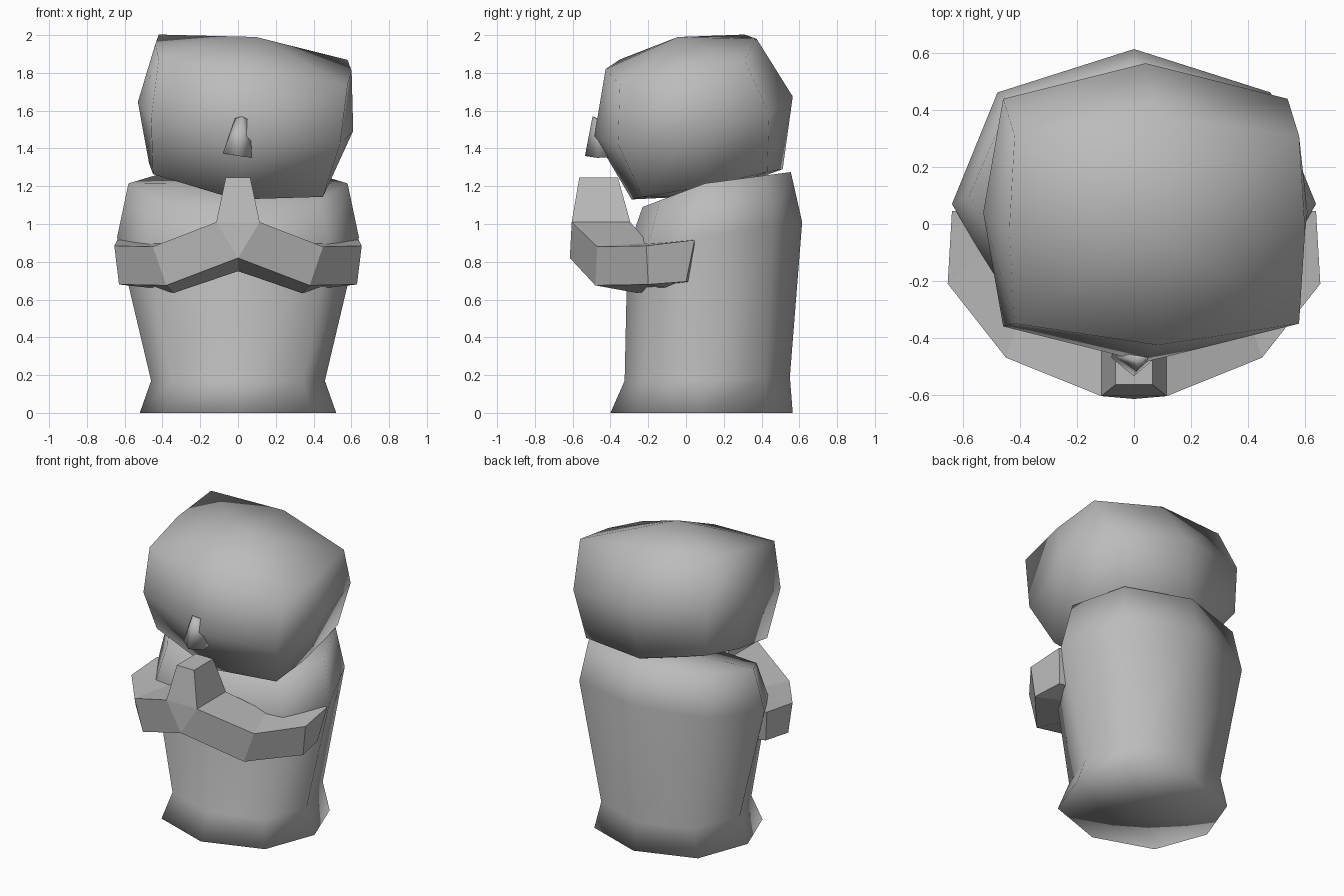
import bpy
import bmesh
from mathutils import Vector

cube = bpy.data.objects.get("Cube")
if cube:
    bpy.data.objects.remove(cube, do_unlink=True)

grey = bpy.data.materials.new("clay_grey")
grey.use_nodes = True
COLOUR = (0.5, 0.5, 0.5, 1)
grey.diffuse_color = COLOUR
grey.node_tree.nodes["Principled BSDF"].inputs["Base Color"].default_value = COLOUR


def finish(bm, name, smooth):
    bmesh.ops.recalc_face_normals(bm, faces=bm.faces)
    for face in bm.faces:
        face.smooth = smooth
    mesh = bpy.data.meshes.new(name)
    bm.to_mesh(mesh)
    bm.free()
    mesh.materials.append(grey)
    obj = bpy.data.objects.new(name, mesh)
    bpy.context.collection.objects.link(obj)
    return obj


def bridge(bm, rings):
    for low, high in zip(rings, rings[1:]):
        n = len(low)
        for i in range(n):
            j = (i + 1) % n
            bm.faces.new((low[i], low[j], high[j], high[i]))


def loft(name, rings, bottom, top):
    """Smooth stack of eight-point rings, each end closed by four quads."""
    bm = bmesh.new()
    rows = [[bm.verts.new(p) for p in ring] for ring in rings]
    bridge(bm, rows)
    for row, centre in ((rows[0], bottom), (rows[-1], top)):
        c = bm.verts.new(centre)
        for i in range(1, 8, 2):
            bm.faces.new((c, row[i - 1], row[i], row[(i + 1) % 8]))
    return finish(bm, name, True)


def hull(name, points, smooth):
    bm = bmesh.new()
    for p in points:
        bm.verts.new(p)
    bmesh.ops.convex_hull(bm, input=bm.verts)
    bmesh.ops.dissolve_limit(bm, angle_limit=0.02, verts=bm.verts, edges=bm.edges)
    return finish(bm, name, smooth)


# Body: flared foot, waist, chest and sloping shoulders
def body_ring(half, front, back, side_y, z_front, z_side, z_back):
    points = []
    for x, f in ((0, 1), (.75, .72), (1, 0), (.75, -.72),
                 (0, -1), (-.75, -.72), (-1, 0), (-.75, .72)):
        y_end, z_end = (front, z_front) if f > 0 else (back, z_back)
        k = abs(f)
        points.append((x * half, side_y + k * (y_end - side_y),
                       z_side + k * (z_end - z_side)))
    return points


loft("body", [
    body_ring(.52, -.40, .565, .08, 0, 0, 0),
    body_ring(.46, -.325, .55, .08, .17, .17, .19),
    body_ring(.64, -.31, .615, .07, .86, .93, 1.01),
    body_ring(.58, -.23, .555, .10, 1.09, 1.215, 1.275),
], (0, .08, 0), (0, .15, 1.22))


# Head: rounded box, leaning forward and to one side
def tilt(x, y, z):
    return (.04 + x + .134 * z, .04 + y - .2 * z, 1.57 + z - .134 * x + .2 * y)


def head_ring(side, depth, corner_x, corner_y, z_corner, z_side, z_depth):
    quarter = [(0, -depth, z_depth), (corner_x, -corner_y, z_corner),
               (side, 0, z_side), (corner_x, corner_y, z_corner)]
    turned = [(-x, -y, z) for x, y, z in quarter]
    return [tilt(*p) for p in quarter + turned]


loft("head", [
    head_ring(.47, .40, .45, .33, -.30, -.31, -.36),
    head_ring(.57, .525, .50, .40, 0, 0, 0),
    head_ring(.52, .40, .50, .33, .30, .31, .33),
], tilt(0, 0, -.42), tilt(0, 0, .42))

# Nose: small wedge with a pointed front
hull("nose", [
    (-.08, -.47, 1.375), (0, -.535, 1.36), (.075, -.47, 1.35),
    (-.06, -.38, 1.37), (.06, -.38, 1.355),
    (-.015, -.47, 1.56), (.02, -.495, 1.57), (.06, -.46, 1.55),
], True)

# Joined hands: tapered upright block with a keel below
hands = [(0, -.615, .82), (0, -.36, .75)]
for s in (-1, 1):
    hands += [(s * .115, -.605, 1.01), (s * .115, -.295, 1.01),
              (s * .065, -.565, 1.245), (s * .065, -.36, 1.245)]
hull("joined_hands", hands, False)

# Arms: faceted sleeves from the hands round to the sides of the body
ARM = [
    [(.115, -.605, 1.01), (0, -.615, .82), (0, -.36, .75), (.115, -.295, 1.01)],
    [(.45, -.47, .88), (.38, -.48, .675), (.34, -.26, .635), (.36, -.20, .90)],
    [(.655, -.21, .885), (.63, -.20, .68), (.45, -.08, .66), (.46, -.05, .91)],
    [(.64, .045, .915), (.60, 0, .695), (.45, .04, .69), (.46, .06, .915)],
]
for name, s in (("left_arm", 1), ("right_arm", -1)):
    bm = bmesh.new()
    rows = [[bm.verts.new((s * x, y, z)) for x, y, z in row] for row in ARM]
    bridge(bm, rows)
    bm.faces.new(rows[0])
    bm.faces.new(rows[-1])
    finish(bm, name, False)
